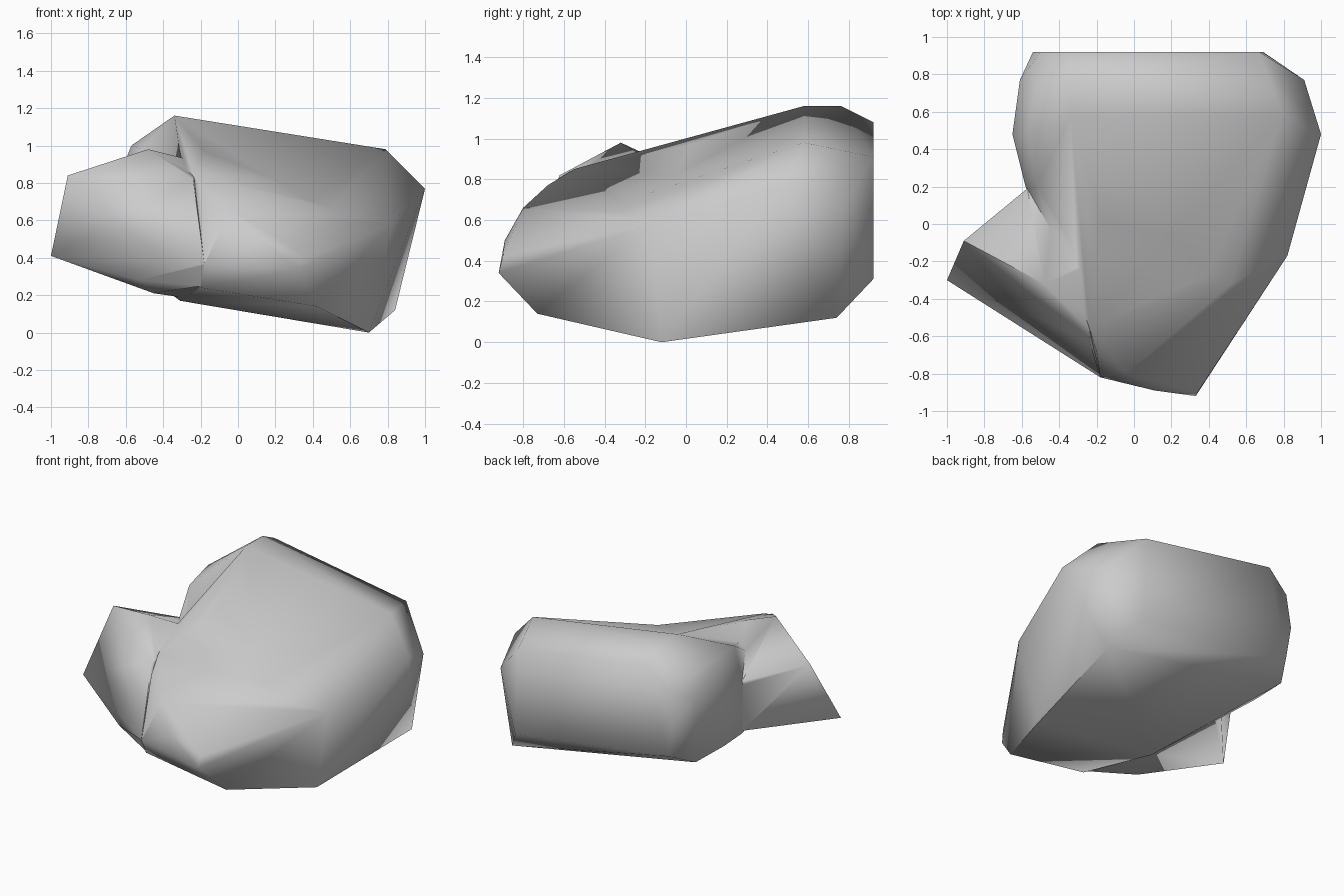
import bpy, bmesh, math

if "Cube" in bpy.data.objects:
    bpy.data.objects.remove(bpy.data.objects["Cube"])


def hull(name, points):
    """Faceted stone chunk wrapped around a few corner points."""
    bm = bmesh.new()
    for p in points:
        bm.verts.new(p)
    res = bmesh.ops.convex_hull(bm, input=bm.verts)
    junk = {g for g in res["geom_interior"] + res["geom_unused"]
            if isinstance(g, bmesh.types.BMVert)}
    bmesh.ops.delete(bm, geom=list(junk), context='VERTS')
    bmesh.ops.recalc_face_normals(bm, faces=bm.faces)
    me = bpy.data.meshes.new(name)
    bm.to_mesh(me)
    bm.free()
    ob = bpy.data.objects.new(name, me)
    bpy.context.collection.objects.link(ob)
    return ob


def fuse(target, other):
    mod = target.modifiers.new("fuse", 'BOOLEAN')
    mod.operation = 'UNION'
    mod.solver = 'EXACT'
    mod.object = other
    bpy.context.view_layer.objects.active = target
    target.select_set(True)
    bpy.ops.object.modifier_apply(modifier="fuse")
    bpy.data.objects.remove(other)


# corners shared between the chunks
peak, notch = (-.34, .58, 1.16), (-.52, .2, .98)
nose = [(.34, -.9, .42), (.33, -.92, .34), (.11, -.89, .5), (-.18, -.82, .36)]
right = (.82, -.17, .58)
front_base = [(.70, -.12, 0), (.42, -.73, .14), (-.31, -.2, .17),
              (-.2, -.74, .24), (-.58, .2, .38)]
crest = [(-.18, .02, .97), (-.3, -.38, .89), (-.24, -.55, .85),
         (-.2, -.68, .77), (-.04, -.8, .66)]

# main mass: high back left, falling to the right and to the front
boulder = hull("boulder", nose + front_base + [
    peak, notch, right, (-.34, .76, 1.16), (-.36, .92, 1.08), (-.57, .48, 1.0),
    (.79, .58, .98), (.67, .92, .91),
    (1.0, .48, .77), (.91, .77, .66), (.69, .92, .31),
    (-.5, .92, .93), (-.54, .92, .7), (-.5, .92, .47),
    (-.61, .77, .85), (-.65, .48, .8), (.84, .74, .12), (-.58, .2, .72),
    (-.6, .75, .39), (-.62, .46, .4)])

# front left swelling that leaves a shallow valley across the top
swelling = hull("swelling", nose + front_base + crest + [peak, right])

# pointed lump on the front left
lump = hull("side_lump", [
    (-1.0, -.30, .41), (-.91, -.09, .84), (-.48, -.32, .98), (-.24, -.62, .82),
    (-.53, -.57, .28), (-.45, -.5, .21), (-.18, -.82, .37), (-.2, -.74, .25),
    (-.77, 0, .77), (-.57, .19, .39), (-.57, .19, .74), (-.2, -.2, .91),
    (-.31, -.2, .19)])

fuse(boulder, swelling)
fuse(boulder, lump)
bpy.ops.object.shade_smooth_by_angle(angle=math.radians(75))
